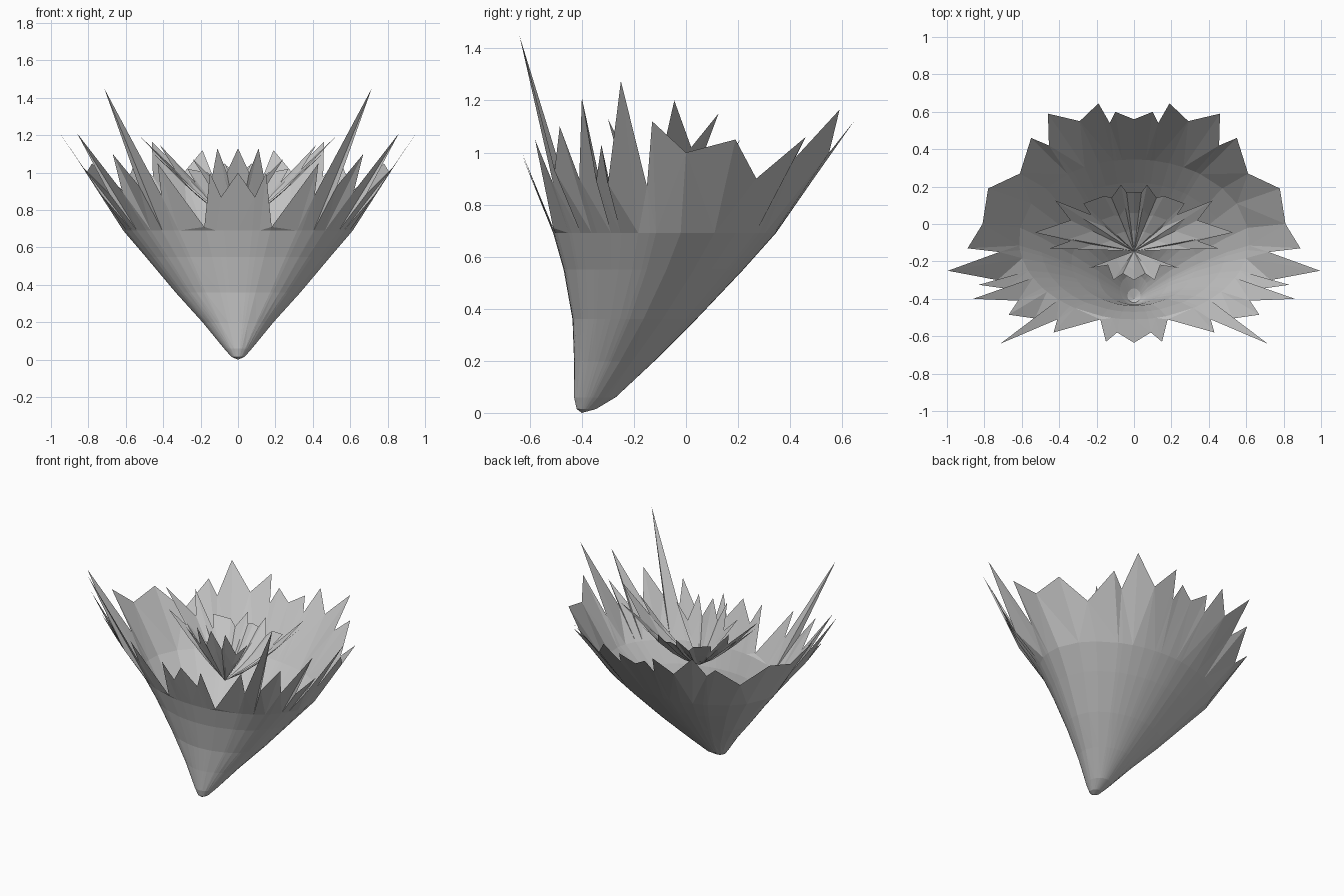
import bpy, bmesh, math
from mathutils import Vector

default_cube = bpy.data.objects.get("Cube")
if default_cube:
    bpy.data.objects.remove(default_cube, do_unlink=True)

# One plain grey for every shell
grey = bpy.data.materials.new("plain grey")
grey.use_nodes = True
grey_value = (0.55, 0.55, 0.55, 1)
grey.diffuse_color = grey_value
grey.node_tree.nodes["Principled BSDF"].inputs["Base Color"].default_value = grey_value


def mirrored(half):
    """Continue a rim, listed from one end on the left side, around to the right side."""
    return half + [(-x, y, z) for x, y, z in reversed(half) if x > 0]


def build_shell(name, tip, columns, closed):
    """Join columns of points, each rising from a shared tip to one rim point."""
    bm = bmesh.new()
    tip_vertex = bm.verts.new(tip)
    rows = [[bm.verts.new(point) for point in column] for column in columns]
    pairs = list(zip(rows, rows[1:]))
    if closed:
        pairs.append((rows[-1], rows[0]))
    for a, b in pairs:
        bm.faces.new((tip_vertex, a[0], b[0]))
        for i in range(len(a) - 1):
            low_a, low_b, high_a, high_b = a[i], b[i], a[i + 1], b[i + 1]
            # Split each panel through its lower upper corner so spikes stay crisp
            if high_a.co.z < high_b.co.z:
                bm.faces.new((low_a, low_b, high_a))
                bm.faces.new((low_b, high_b, high_a))
            else:
                bm.faces.new((low_a, low_b, high_b))
                bm.faces.new((low_a, high_b, high_a))
    bmesh.ops.recalc_face_normals(bm, faces=bm.faces[:])
    mesh = bpy.data.meshes.new(name)
    bm.to_mesh(mesh)
    bm.free()
    mesh.materials.append(grey)
    shell = bpy.data.objects.new(name, mesh)
    bpy.context.collection.objects.link(shell)
    return shell


# Outer funnel: ragged rim from back centre, round the left side, to front centre
outer_half = [
    (0, .56, 1), (.1, .6, 1.06), (.13, .54, .97), (.19, .645, 1.12),
    (.29, .55, 1), (.46, .59, 1.165), (.455, .42, .98), (.55, .46, 1.06),
    (.61, .27, .9), (.78, .19, 1.05), (.81, 0, 1), (.89, -.13, 1.12),
    (.72, -.15, .87), (.995, -.25, 1.275), (.73, -.3, .88), (.83, -.325, 1.03),
    (.69, -.345, .89), (.86, -.4, 1.21), (.62, -.41, .9), (.67, -.485, 1.1),
    (.53, -.505, .93), (.715, -.64, 1.45), (.41, -.51, .88), (.43, -.58, 1.05),
    (.18, -.51, .71), (.15, -.63, 1), (.09, -.58, .87), (0, -.635, 1),
]
# Oval cross-sections: height, front, back, half width
sections = [
    (.015, -.42, -.345, .035), (.06, -.43, -.27, .075), (.2, -.43, -.12, .19),
    (.36, -.436, .04, .335), (.55, -.47, .22, .495), (.69, -.51, .345, .615),
]


def oval_point(section, angle):
    z, front, back, width = section
    return Vector((width * math.cos(angle),
                   (front + back) / 2 + (back - front) / 2 * math.sin(angle), z))


def rim_angle(point):
    z, front, back, width = sections[-1]
    across = point[0] / width
    along = (point[1] - (front + back) / 2) / ((back - front) / 2)
    return math.atan2(along, across)


half_angles = sorted((rim_angle(p) for p in outer_half), reverse=True)
other_angles = [math.pi - a for a in reversed(half_angles[1:-1])]
outer_columns = []
for point, angle in zip(mirrored(outer_half), half_angles + other_angles):
    column = [oval_point(section, angle) for section in sections]
    outer_columns.append(column + [Vector(point)])
build_shell("outer_funnel", (0, -.4, 0), outer_columns, True)

# Inner bowl: a wide rear fan and a narrow front petal meeting at one point
bowl_tip = Vector((0, -.145, .72))


def sagging_column(point, sag):
    rim = Vector(point)
    return [bowl_tip.lerp(rim, t) - Vector((0, 0, sag * t * (1 - t)))
            for t in (.35, .65, 1)]


rear_half = [
    (.45, -.13, 1.1), (.34, -.09, 1), (.53, -.045, 1.2), (.34, .02, 1.02),
    (.42, .125, 1.15), (.23, .05, .95), (.27, .11, 1.02), (.16, .15, 1),
    (.12, .14, .96), (.07, .21, 1.05), (.04, .17, .99), (0, .17, 1),
]
front_half = [
    (.24, -.235, 1.07), (.14, -.22, .97), (.11, -.3, 1.13),
    (.06, -.265, 1), (0, -.3, 1.13),
]
for name, half, sag in (("inner_rear_fan", rear_half, .1),
                        ("inner_front_petal", front_half, .05)):
    columns = [sagging_column(p, sag) for p in mirrored(half)]
    build_shell(name, bowl_tip, columns, False)
